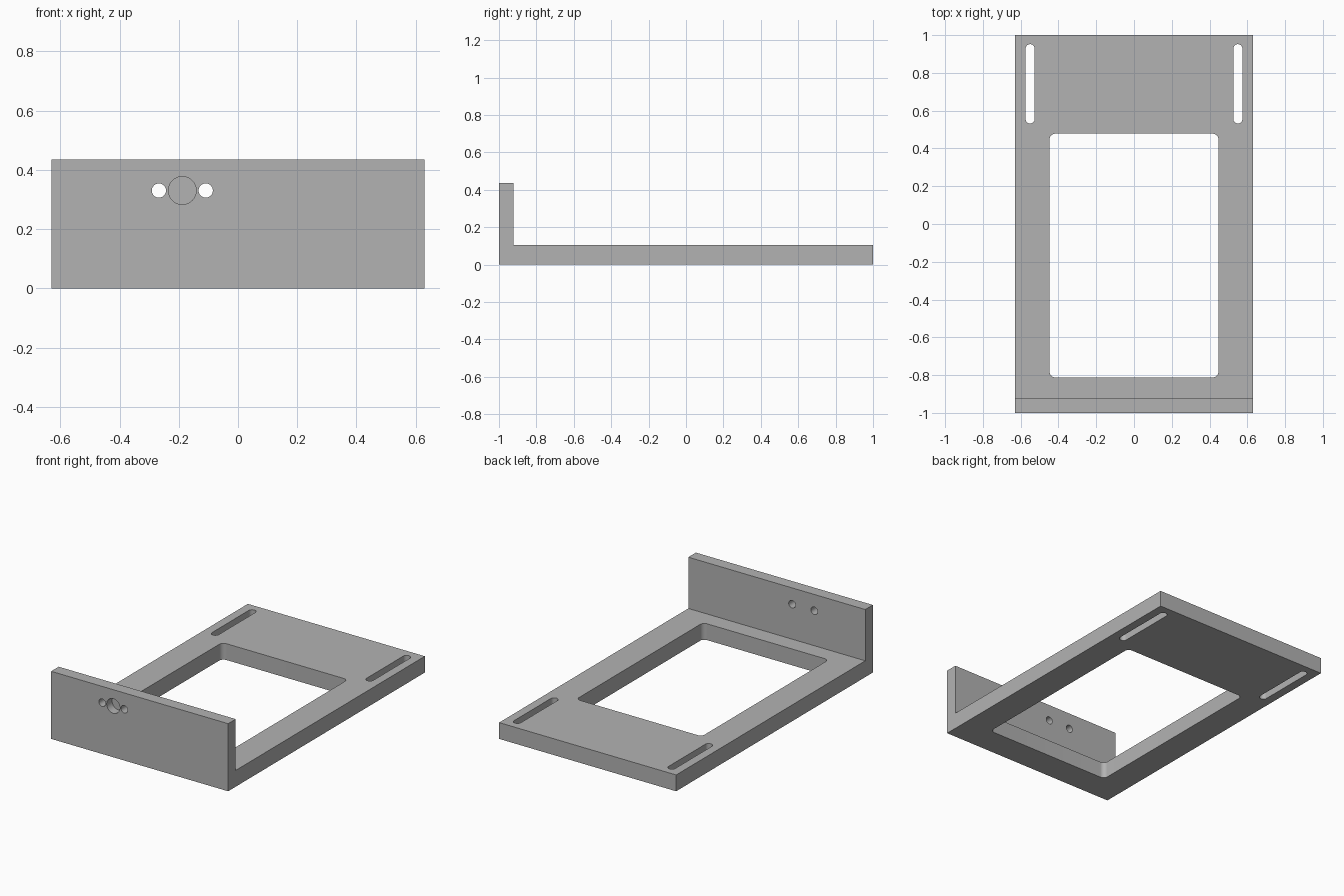
import bpy, bmesh
from math import cos, sin, pi
from mathutils import Vector

cube = bpy.data.objects.get("Cube")
if cube:
    bpy.data.objects.remove(cube, do_unlink=True)

W, H = 0.63, 0.435            # half width, wall height
PLATE, WALL = 0.105, 0.077    # thicknesses
FRONT = -1.0

grey = bpy.data.materials.new("plain grey")
grey.use_nodes = True
grey.diffuse_color = (0.45, 0.45, 0.45, 1)
grey.node_tree.nodes["Principled BSDF"].inputs["Base Color"].default_value = grey.diffuse_color


def prism(name, points, offset):
    """Extrude a closed outline of 3D points along the offset vector."""
    bm = bmesh.new()
    face = bm.faces.new([bm.verts.new(p) for p in points])
    ext = bmesh.ops.extrude_face_region(bm, geom=[face])
    moved = [v for v in ext["geom"] if isinstance(v, bmesh.types.BMVert)]
    bmesh.ops.translate(bm, verts=moved, vec=Vector(offset))
    bmesh.ops.recalc_face_normals(bm, faces=bm.faces)
    mesh = bpy.data.meshes.new(name)
    bm.to_mesh(mesh)
    bm.free()
    mesh.materials.append(grey)
    ob = bpy.data.objects.new(name, mesh)
    bpy.context.collection.objects.link(ob)
    return ob


def rounded(cx, cy, hx, hy, r, steps=12):
    """Rounded rectangle outline; a slot or circle when r reaches the half size."""
    pts = []
    for q, (sx, sy) in enumerate([(1, 1), (-1, 1), (-1, -1), (1, -1)]):
        for i in range(steps + 1):
            a = (q + i / steps) * pi / 2
            p = (cx + sx * (hx - r) + r * cos(a), cy + sy * (hy - r) + r * sin(a))
            if not any((Vector(p) - Vector(o)).length < 1e-5 for o in pts):
                pts.append(p)
    return pts


def cut_down(name, *outline):
    pts = [(x, y, -0.1) for x, y in rounded(*outline)]
    return prism(name, pts, (0, 0, PLATE + 0.2))


def cut_back(name, x, z, r, depth):
    pts = [(px, FRONT - 0.05, pz) for px, pz in rounded(x, z, r, r, r)]
    return prism(name, pts, (0, depth + 0.05, 0))


# L-shaped body: flat plate with an upright front wall
profile = [(FRONT, 0), (1, 0), (1, PLATE), (FRONT + WALL, PLATE),
           (FRONT + WALL, H), (FRONT, H)]
body = prism("mounting_bracket", [(-W, y, z) for y, z in profile], (2 * W, 0, 0))

# Window and the two adjustment slots in the plate
cutters = [cut_down("window_cutter", 0, -0.167, 0.447, 0.645, 0.03)]
for side, s in (("left", 1), ("right", -1)):
    cutters.append(cut_down(side + "_slot_cutter", s * 0.55, 0.742, 0.024, 0.21, 0.024))

# Blind pocket between two through holes in the wall
HOLE_X, HOLE_Z = -0.188, 0.33
cutters.append(cut_back("pocket_cutter", HOLE_X, HOLE_Z, 0.047, 0.055))
for side, s in (("left", 1), ("right", -1)):
    cutters.append(cut_back(side + "_hole_cutter", HOLE_X + s * 0.079, HOLE_Z, 0.024, WALL + 0.05))

for c in cutters:
    c.hide_render = True
    mod = body.modifiers.new(c.name, "BOOLEAN")
    mod.operation = "DIFFERENCE"
    mod.solver = "EXACT"
    mod.object = c

# Bake the cuts and drop the cutters
bpy.context.view_layer.update()
graph = bpy.context.evaluated_depsgraph_get()
cut_mesh = bpy.data.meshes.new_from_object(body.evaluated_get(graph))
body.modifiers.clear()
body.data = cut_mesh
body.data.name = "mounting_bracket"
for c in cutters:
    bpy.data.objects.remove(c, do_unlink=True)

# Smooth only the rounded walls of the cuts
bpy.ops.object.select_all(action="DESELECT")
body.select_set(True)
bpy.context.view_layer.objects.active = body
bpy.ops.object.shade_smooth_by_angle(angle=pi / 6)
